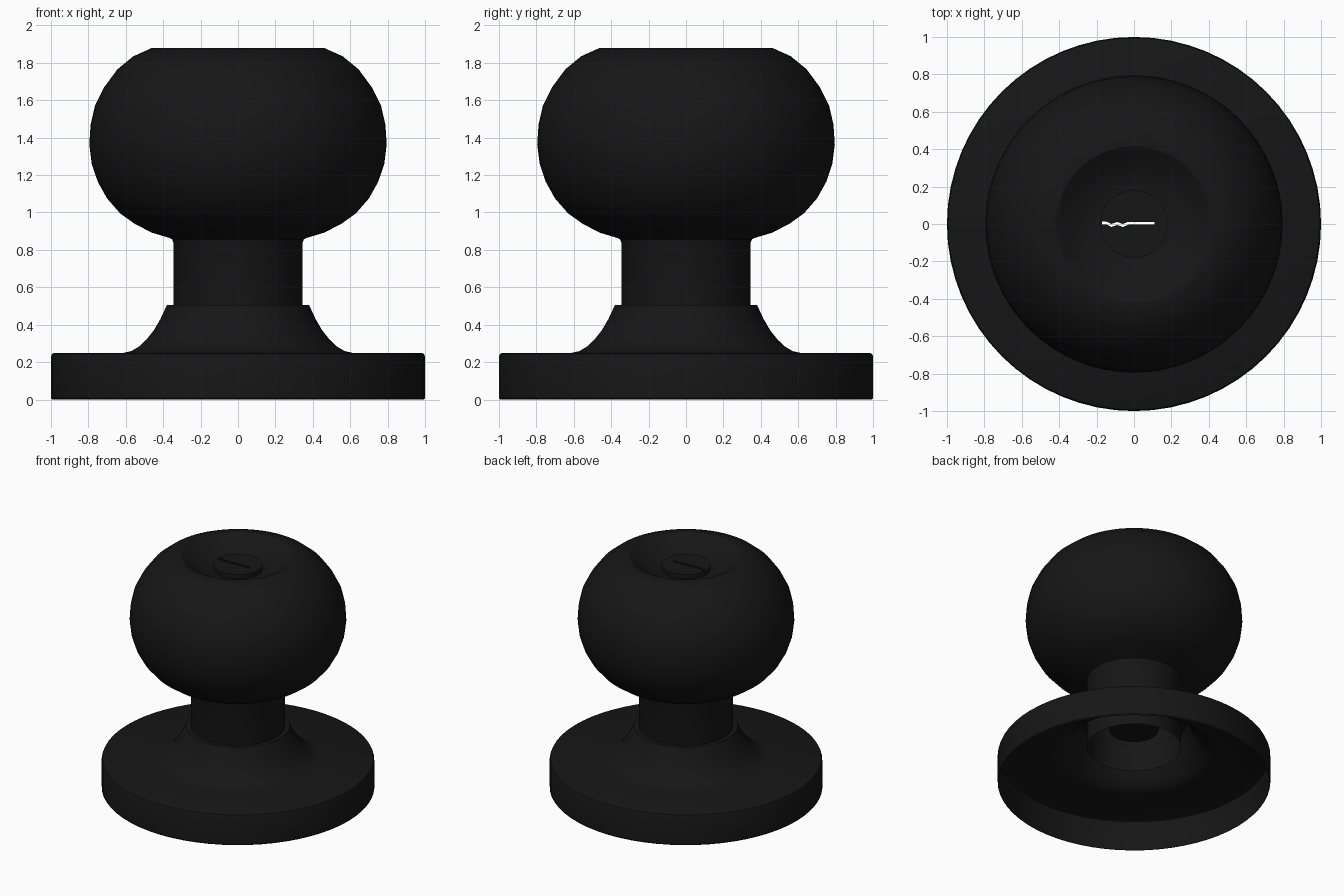
import bpy, bmesh, math

if "Cube" in bpy.data.objects:
    bpy.data.objects.remove(bpy.data.objects["Cube"])

SEGMENTS = 64

black = bpy.data.materials.new("black_metal")
black.diffuse_color = (0.008, 0.008, 0.008, 1)
black.use_nodes = True
black.node_tree.nodes["Principled BSDF"].inputs["Base Color"].default_value = black.diffuse_color


def finish(name, bm, smooth=True):
    mesh = bpy.data.meshes.new(name)
    bm.to_mesh(mesh)
    bm.free()
    obj = bpy.data.objects.new(name, mesh)
    bpy.context.collection.objects.link(obj)
    mesh.materials.append(black)
    if smooth:
        bpy.ops.object.select_all(action='DESELECT')
        obj.select_set(True)
        bpy.context.view_layer.objects.active = obj
        bpy.ops.object.shade_smooth_by_angle(angle=math.radians(32))
    return obj


def lathe(name, profile, caps=False):
    """Turn an (r, z) profile around the z axis."""
    bm = bmesh.new()
    rings = []
    for r, z in profile:
        rings.append([bm.verts.new((r * math.cos(a), r * math.sin(a), z))
                      for a in (2 * math.pi * i / SEGMENTS for i in range(SEGMENTS))])
    for low, high in zip(rings, rings[1:]):
        for i in range(SEGMENTS):
            j = (i + 1) % SEGMENTS
            bm.faces.new((low[i], low[j], high[j], high[i]))
    if caps:
        bm.faces.new(rings[0][::-1])
        bm.faces.new(rings[-1])
    return finish(name, bm)


# Wall plate: open-bottomed shell with a flared collar
lathe("rosette", [(0.993, 0), (1, 0.008), (1, 0.23), (0.994, 0.244), (0.98, 0.25),
                  (0.61, 0.25), (0.57, 0.259), (0.53, 0.283), (0.49, 0.32),
                  (0.45, 0.37), (0.415, 0.43), (0.38, 0.505), (0.345, 0.505)])

# Knob: open neck tube, round body and dished top around the lock
lathe("knob", [(0.346, 0.30), (0.346, 0.84), (0.352, 0.856), (0.37, 0.865),
               (0.46, 0.892), (0.55, 0.938), (0.63, 0.995), (0.70, 1.075),
               (0.75, 1.165), (0.782, 1.26), (0.795, 1.365), (0.788, 1.47),
               (0.765, 1.57), (0.715, 1.67), (0.645, 1.765), (0.56, 1.835),
               (0.46, 1.88), (0.415, 1.88), (0.38, 1.857), (0.32, 1.815),
               (0.25, 1.785), (0.18, 1.775)])

# Lock barrel running down through the neck
barrel = lathe("lock_barrel", [(0.18, 0.45), (0.18, 1.81)], caps=True)

# Wavy keyway cut right through the barrel
line = [(-0.172, 0.005), (-0.145, 0.004), (-0.12, -0.008), (-0.09, 0.003),
        (-0.06, -0.008), (-0.03, 0.004), (0.11, 0.004)]
half = 0.008
bm = bmesh.new()
outline = [(x, y - half) for x, y in line] + [(x, y + half) for x, y in reversed(line)]
face = bm.faces.new([bm.verts.new((x, y, 0.3)) for x, y in outline])
top = bmesh.ops.extrude_face_region(bm, geom=[face])["geom"]
bmesh.ops.translate(bm, vec=(0, 0, 1.8),
                    verts=[v for v in top if isinstance(v, bmesh.types.BMVert)])
bmesh.ops.recalc_face_normals(bm, faces=bm.faces)
cutter = finish("keyway_cutter", bm, smooth=False)
cutter.hide_render = True
cutter.hide_set(True)

cut = barrel.modifiers.new("keyway", 'BOOLEAN')
cut.operation = 'DIFFERENCE'
cut.solver = 'EXACT'
cut.object = cutter
